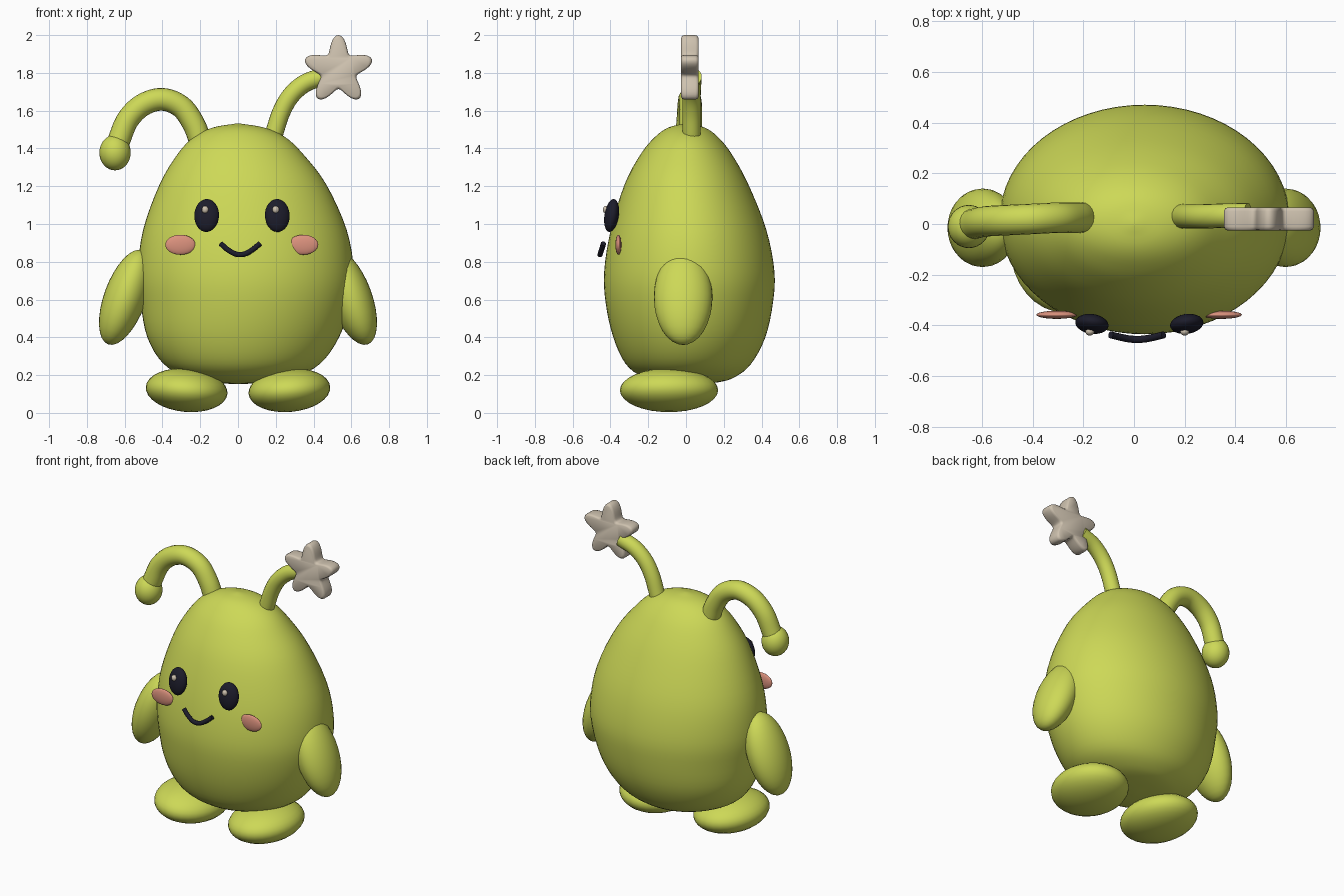
import bpy, bmesh, math
from mathutils import Vector, Matrix

if "Cube" in bpy.data.objects:
    bpy.data.objects.remove(bpy.data.objects["Cube"])


def material(name, rgb):
    m = bpy.data.materials.new(name)
    m.diffuse_color = (*rgb, 1)
    m.use_nodes = True
    m.node_tree.nodes["Principled BSDF"].inputs["Base Color"].default_value = m.diffuse_color
    return m


GREEN = material("lime green", (0.61, 0.69, 0.095))
DARK = material("near black", (0.012, 0.012, 0.024))
PINK = material("blush pink", (0.72, 0.29, 0.21))
CREAM = material("warm cream", (0.62, 0.54, 0.43))


def finish(bm, name, mat, angle=40):
    bmesh.ops.recalc_face_normals(bm, faces=bm.faces)
    me = bpy.data.meshes.new(name)
    bm.to_mesh(me)
    bm.free()
    ob = bpy.data.objects.new(name, me)
    bpy.context.collection.objects.link(ob)
    me.materials.append(mat)
    bpy.ops.object.select_all(action='DESELECT')
    ob.select_set(True)
    bpy.context.view_layer.objects.active = ob
    bpy.ops.object.shade_smooth_by_angle(angle=math.radians(angle))
    return ob


def ellipsoid(name, mat, centre, radii, rot=(0, 0, 0), seg=32):
    bm = bmesh.new()
    bmesh.ops.create_uvsphere(bm, u_segments=seg, v_segments=seg // 2, radius=1)
    turn = Matrix.Identity(4)
    for axis, deg in zip("XYZ", rot):
        turn = Matrix.Rotation(math.radians(deg), 4, axis) @ turn
    bm.transform(Matrix.Translation(centre) @ turn @ Matrix.Diagonal((*radii, 1)))
    return finish(bm, name, mat, 60)


def smooth_points(pts, steps):
    """Catmull-Rom interpolation through tuples of any length."""
    p = [Vector(q) for q in pts]
    p = [2 * p[0] - p[1]] + p + [2 * p[-1] - p[-2]]
    out = []
    for i in range(1, len(p) - 2):
        a, b, c, d = p[i - 1:i + 3]
        for k in range(steps):
            t = k / steps
            out.append(0.5 * (2 * b + (c - a) * t + (2 * a - 5 * b + 4 * c - d) * t * t
                              + (3 * b - a - 3 * c + d) * t ** 3))
    return out + [p[-2]]


def loft(bm, rings):
    loops = [[bm.verts.new(co) for co in ring] for ring in rings]
    n = len(loops[0])
    for lo, hi in zip(loops, loops[1:]):
        for i in range(n):
            j = (i + 1) % n
            bm.faces.new((lo[i], lo[j], hi[j], hi[i]))
    bm.faces.new(loops[0][::-1])
    bm.faces.new(loops[-1])


def tube(name, mat, pts, radius, seg=20):
    path = smooth_points(pts, 6)
    rings = []
    for i, p in enumerate(path):
        t = (path[min(i + 1, len(path) - 1)] - path[max(i - 1, 0)]).normalized()
        u = Vector((0, 1, 0))
        u = (u - t * u.dot(t)).normalized()
        v = t.cross(u)
        rings.append([p + radius * (u * math.cos(a) + v * math.sin(a))
                      for a in (2 * math.pi * k / seg for k in range(seg))])
    bm = bmesh.new()
    loft(bm, rings)
    return finish(bm, name, mat, 50)


# Egg-shaped body: height, left, right, front, back
profile = [
    (0.152, -0.01, 0.01, -0.01, 0.03),
    (0.162, -0.15, 0.16, -0.13, 0.17),
    (0.19, -0.27, 0.30, -0.23, 0.26),
    (0.26, -0.395, 0.435, -0.32, 0.345),
    (0.40, -0.48, 0.535, -0.385, 0.42),
    (0.58, -0.515, 0.595, -0.425, 0.46),
    (0.75, -0.53, 0.613, -0.433, 0.468),
    (0.97, -0.502, 0.575, -0.398, 0.425),
    (1.21, -0.415, 0.467, -0.325, 0.33),
    (1.37, -0.32, 0.345, -0.24, 0.242),
    (1.46, -0.235, 0.25, -0.165, 0.17),
    (1.51, -0.135, 0.14, -0.095, 0.10),
    (1.532, -0.01, 0.01, -0.01, 0.01),
]
rings = []
for z, l, r, f, b in smooth_points(profile, 4):
    rings.append([((l + r) / 2 + (r - l) / 2 * math.cos(a),
                   (f + b) / 2 + (b - f) / 2 * math.sin(a), z)
                  for a in (2 * math.pi * k / 64 for k in range(64))])
bm = bmesh.new()
loft(bm, rings)
finish(bm, "body", GREEN, 60)

# Arms and feet
for side, s in (("left", -1), ("right", 1)):
    ellipsoid(side + "_arm", GREEN, (s * 0.597, -0.015, 0.612), (0.112, 0.155, 0.265), (0, -s * 20, 0))
    ellipsoid(side + "_foot", GREEN, (s * 0.272, -0.09, 0.12), (0.217, 0.26, 0.115), (0, -s * 5, 0))

# Drooping antenna with a round tip, and upright antenna
tube("drooping_antenna", GREEN,
     [(-0.20, 0.025, 1.44), (-0.235, 0.025, 1.53), (-0.30, 0.025, 1.62), (-0.40, 0.02, 1.66),
      (-0.505, 0.015, 1.63), (-0.585, 0.01, 1.55), (-0.635, 0, 1.43)], 0.06)
ellipsoid("antenna_tip", GREEN, (-0.651, -0.01, 1.378), (0.083, 0.085, 0.094))
tube("upright_antenna", GREEN,
     [(0.19, 0.03, 1.475), (0.228, 0.03, 1.59), (0.28, 0.03, 1.68),
      (0.355, 0.033, 1.745), (0.45, 0.035, 1.78)], 0.048)

# Rounded star: softened outline with slightly inset front and back
N = 100
rings = []
for y, inset in ((-0.026, 0.016), (-0.021, 0.005), (-0.01, 0), (0.05, 0), (0.061, 0.005), (0.066, 0.016)):
    ring = []
    for k in range(N):
        a = 2 * math.pi * k / N
        r = 0.14 + 0.043 * math.cos(5 * a) + 0.003 * math.cos(10 * a) - inset
        ring.append((0.532 + r * math.sin(a), y, 1.814 + r * math.cos(a)))
    rings.append(ring)
bm = bmesh.new()
loft(bm, rings)
finish(bm, "star", CREAM, 50)

# Face: eyes with glints, cheeks and smile
for side, s in (("left", -1), ("right", 1)):
    x = 0.021 + s * 0.187
    ellipsoid(side + "_eye", DARK, (x, -0.394, 1.045), (0.066, 0.037, 0.088), (-9, 0, s * 8))
    ellipsoid(side + "_eye_glint", CREAM, (x - 0.008, -0.424, 1.076), (0.018, 0.016, 0.02), seg=16)
    ellipsoid(side + "_cheek", PINK, (0.02 + s * 0.325, -0.358, 0.89), (0.08, 0.016, 0.053))
tube("smile", DARK,
     [(-0.092, -0.437, 0.897), (-0.06, -0.445, 0.868), (-0.02, -0.453, 0.844), (0.012, -0.455, 0.838),
      (0.045, -0.453, 0.845), (0.085, -0.445, 0.87), (0.117, -0.437, 0.897)], 0.014, 12)
